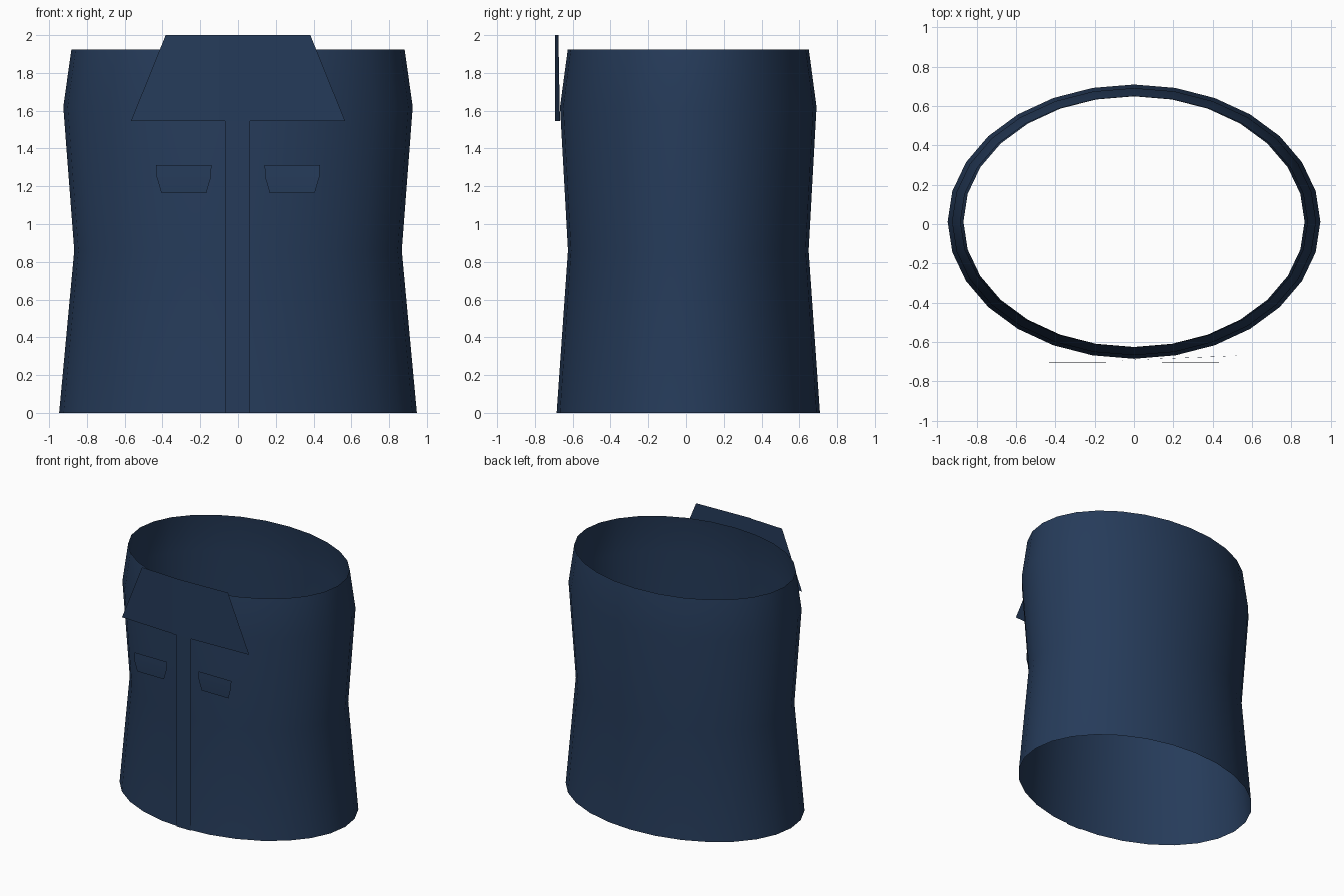
import bpy
import math

cube = bpy.data.objects.get("Cube")
if cube:
    bpy.data.objects.remove(cube, do_unlink=True)

navy = bpy.data.materials.new("navy cloth")
navy.use_nodes = True
colour = (0.019, 0.044, 0.102, 1)
navy.diffuse_color = colour
bsdf = navy.node_tree.nodes["Principled BSDF"]
bsdf.inputs["Base Color"].default_value = colour
bsdf.inputs["Roughness"].default_value = 0.9


def make(name, verts, faces):
    mesh = bpy.data.meshes.new(name)
    mesh.from_pydata(verts, [], faces)
    mesh.materials.append(navy)
    mesh.shade_smooth()
    obj = bpy.data.objects.new(name, mesh)
    bpy.context.collection.objects.link(obj)
    return obj


def sheet(name, rows):
    """Sheet facing the front, from rows of (left point, right point), top to bottom."""
    verts = [p for row in rows for p in row]
    faces = [(2 * i, 2 * i + 2, 2 * i + 3, 2 * i + 1) for i in range(len(rows) - 1)]
    return make(name, verts, faces)


# Jacket body: open oval tube with a drawn-in waist
SIDES = 28
CENTRE_Y = 0.012
rings = [(0, 0.947, 0.697), (0.86, 0.867, 0.637), (1.62, 0.925, 0.679), (1.925, 0.882, 0.638)]
verts = []
for z, rx, ry in rings:
    for i in range(SIDES):
        a = math.tau * i / SIDES
        verts.append((rx * math.cos(a), CENTRE_Y + ry * math.sin(a), z))
faces = []
for r in range(len(rings) - 1):
    for i in range(SIDES):
        j = (i + 1) % SIDES
        low, high = r * SIDES, (r + 1) * SIDES
        faces.append((low + i, low + j, high + j, high + i))
make("jacket_body", verts, faces)

# Button strip down the front
sheet("button_strip", [[(-0.068, -0.688, z), (0.064, -0.688, z)] for z in (1.56, 0)])


# Collar: two slightly swept flaps, the left one lapping over the right
def collar_y(x):
    return -0.693 + 0.045 * abs(x)


TOP, BOTTOM = 2.0, 1.545
sheet("collar_left", [[(-0.1, -0.694, z), (x, collar_y(x), z)]
                      for x, z in ((0.383, TOP), (0.567, BOTTOM))])
sheet("collar_right", [[(-x, collar_y(x), z), (-0.09, collar_y(0.09), z)]
                       for x, z in ((0.383, TOP), (0.567, BOTTOM))])

# Chest pocket flaps, mirrored
for side, name in ((1, "pocket_flap_left"), (-1, "pocket_flap_right")):
    cx = 0.287 * side
    sheet(name, [[(cx - w, y, z), (cx + w, y, z)] for w, y, z in
                 ((0.146, -0.703, 1.312), (0.144, -0.706, 1.25), (0.119, -0.703, 1.165))])
